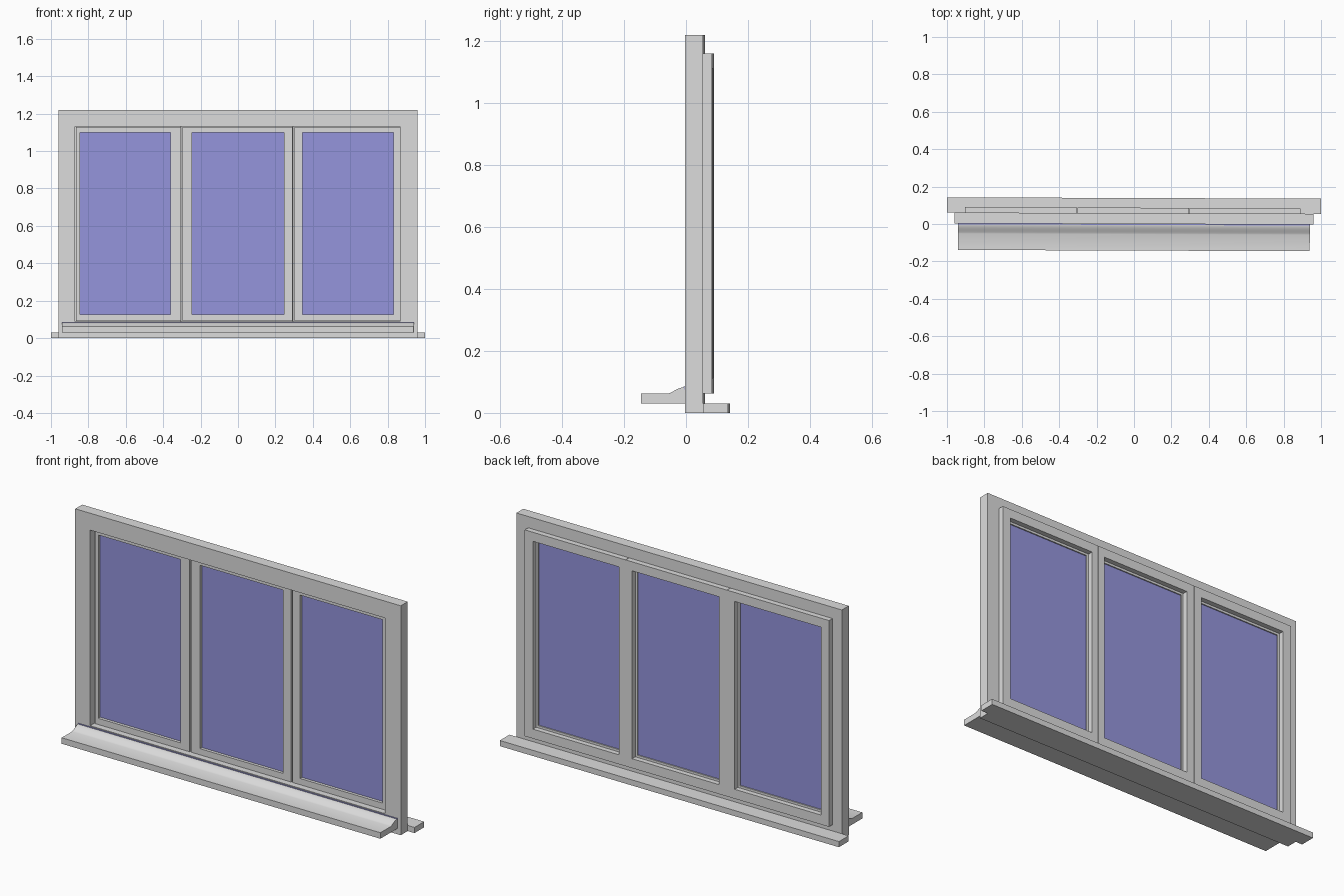
import bpy, bmesh, math

cube = bpy.data.objects.get("Cube")
if cube:
    bpy.data.objects.remove(cube, do_unlink=True)

TILT = -0.0035  # the whole window is turned very slightly about z


def material(name, color):
    m = bpy.data.materials.new(name)
    m.use_nodes = True
    m.diffuse_color = color
    m.node_tree.nodes["Principled BSDF"].inputs["Base Color"].default_value = color
    return m


GREY = material("painted grey", (0.72, 0.72, 0.72, 1))
BLUE = material("blue glass", (0.30, 0.30, 0.72, 1))


def finish(name, bm, mat):
    bmesh.ops.recalc_face_normals(bm, faces=bm.faces)
    mesh = bpy.data.meshes.new(name)
    bm.to_mesh(mesh)
    bm.free()
    mesh.materials.append(mat)
    obj = bpy.data.objects.new(name, mesh)
    obj.rotation_euler.z = TILT
    bpy.context.collection.objects.link(obj)
    return obj


def corners(bm, rect, y):
    x0, x1, z0, z1 = rect
    return [bm.verts.new((x, y, z)) for x, z in ((x0, z0), (x1, z0), (x1, z1), (x0, z1))]


def slab(name, rect, y0, y1, mat=GREY):
    """Solid box: rect is (x0, x1, z0, z1)."""
    bm = bmesh.new()
    a, b = corners(bm, rect, y0), corners(bm, rect, y1)
    bm.faces.new(a)
    bm.faces.new(b)
    for i in range(4):
        j = (i + 1) % 4
        bm.faces.new((a[i], a[j], b[j], b[i]))
    return finish(name, bm, mat)


def ring(name, outer, inner, y0, y1):
    """Rectangular frame with mitred corners."""
    bm = bmesh.new()
    loops = [corners(bm, r, y) for r, y in ((outer, y0), (outer, y1), (inner, y1), (inner, y0))]
    for k in range(4):
        a, b = loops[k], loops[(k + 1) % 4]
        for i in range(4):
            j = (i + 1) % 4
            bm.faces.new((a[i], a[j], b[j], b[i]))
    return finish(name, bm, GREY)


# Fixed outer frame and inside window board
OPENING = (-0.872, 0.866, 0.09, 1.13)
ring("outer_frame", (-0.96, 0.96, 0, 1.22), OPENING, 0, 0.058)
slab("inner_board", (-1, 1, 0, 0.03), 0.058, 0.139)

# Three sashes: rear rim overlapping the frame, front part in the opening, glass
STEP = 0.012
sashes = [
    ("left_pane", -0.905, -0.304, -0.845, -0.36),
    ("middle_pane", -0.302, 0.294, -0.245, 0.245),
    ("right_pane", 0.296, 0.89, 0.345, 0.83),
]
for name, x0, x1, g0, g1 in sashes:
    glass = (g0, g1, 0.125, 1.10)
    wide = (g0 - STEP, g1 + STEP, 0.125 - STEP, 1.10 + STEP)
    ring(name + "_sash_rim", (x0, x1, 0.063, 1.16), wide, 0.058, 0.087)
    front = (max(x0 + 0.005, OPENING[0] + 0.006), min(x1 - 0.002, OPENING[1] - 0.001),
             0.092, 1.128)
    ring(name + "_sash_front", front, glass, 0.03, 0.06)
    slab(name + "_glass", glass, 0.046, 0.054, BLUE)

# Outside sill: flat nose with a concave sweep up to the frame
profile = [(0, 0.03), (-0.142, 0.03), (-0.142, 0.062), (-0.055, 0.062)]
SWEEP = 8
for i in range(1, SWEEP + 1):
    t = i / SWEEP
    profile.append((-0.055 + 0.055 * t, 0.062 + 0.021 * math.sin(t * math.pi / 2) ** 1.3))
bm = bmesh.new()
ends = [[bm.verts.new((x, y, z)) for y, z in profile] for x in (-0.94, 0.94)]
for end in ends:
    bm.faces.new(end)
for i in range(len(profile)):
    j = (i + 1) % len(profile)
    bm.faces.new((ends[0][i], ends[0][j], ends[1][j], ends[1][i]))
sill = finish("outer_sill", bm, GREY)
bpy.context.view_layer.objects.active = sill
sill.select_set(True)
bpy.ops.object.shade_smooth_by_angle(angle=math.radians(35))

# Thin seal where the sill meets the frame
slab("sill_seal", (-0.94, 0.94, 0.076, 0.085), -0.005, 0, BLUE)
